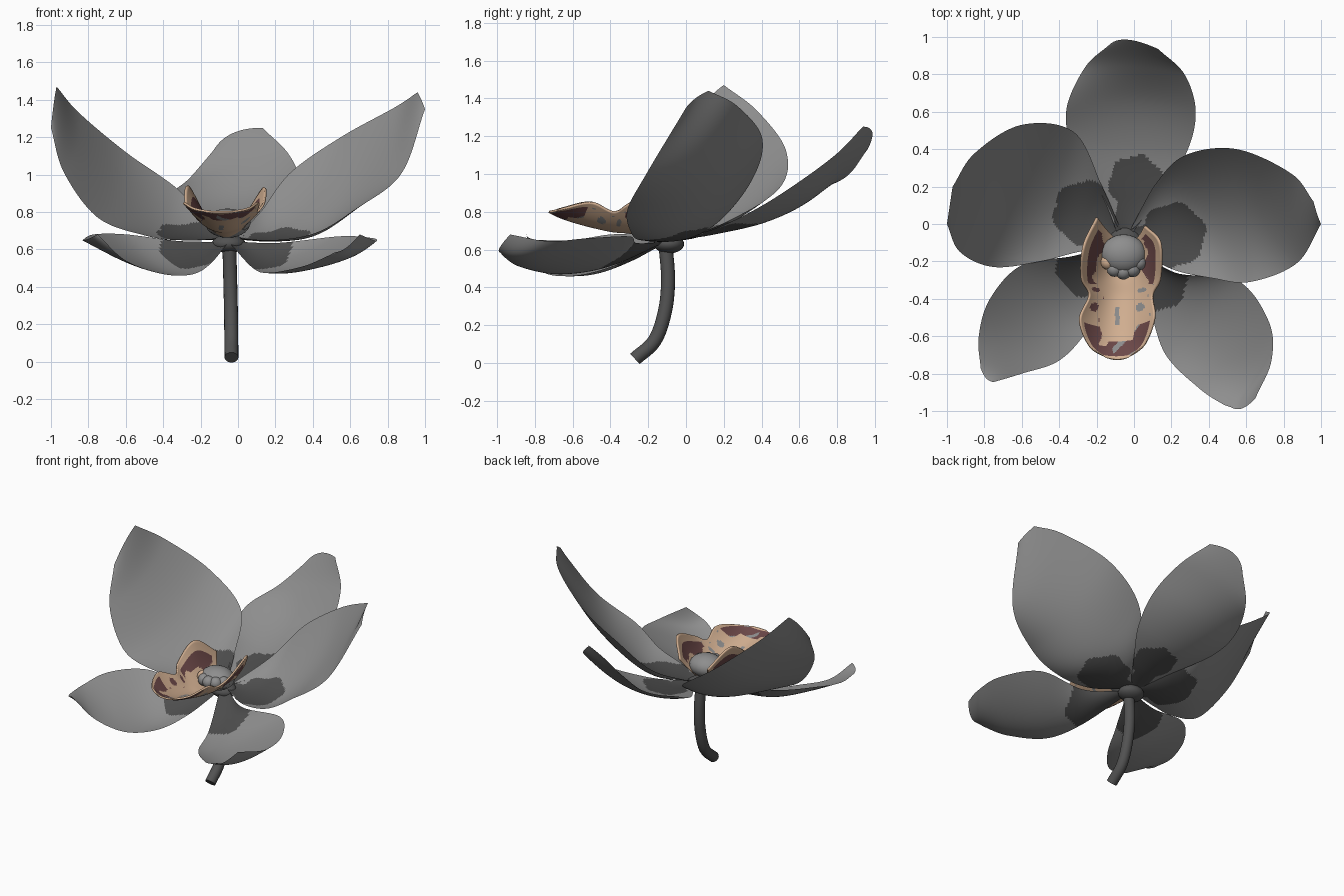
import bpy, bmesh, math
from mathutils import Vector

if "Cube" in bpy.data.objects:
    bpy.data.objects.remove(bpy.data.objects["Cube"])


def material(name, rgb):
    m = bpy.data.materials.new(name)
    m.diffuse_color = (*rgb, 1)
    m.use_nodes = True
    m.node_tree.nodes["Principled BSDF"].inputs["Base Color"].default_value = m.diffuse_color
    return m


GREY = material("petal grey", (0.27, 0.27, 0.27))
DARK = material("dark blotch grey", (0.075, 0.075, 0.075))
STEM = material("stem charcoal", (0.085, 0.085, 0.085))
TAN = material("lip tan", (0.66, 0.44, 0.29))
MAROON = material("lip maroon", (0.15, 0.065, 0.065))


def finish(name, bm, mats):
    me = bpy.data.meshes.new(name)
    bm.to_mesh(me)
    bm.free()
    ob = bpy.data.objects.new(name, me)
    bpy.context.collection.objects.link(ob)
    for m in mats:
        me.materials.append(m)
    for p in me.polygons:
        p.use_smooth = True
    return ob


def spline(pts, t):
    """Catmull-Rom point at t in 0..1."""
    n = len(pts) - 1
    i = min(int(t * n), n - 1)
    f = t * n - i
    b, c = pts[i], pts[i + 1]
    a = pts[i - 1] if i > 0 else 2 * b - c
    d = pts[i + 2] if i + 2 <= n else 2 * c - b
    return 0.5 * (2 * b + (c - a) * f + (2 * a - 5 * b + 4 * c - d) * f * f
                  + (3 * b - a - 3 * c + d) * f ** 3)


def blade(name, stations, mats, rule, nu=84, nv=56):
    """Curved sheet; every station is (left edge, middle, right edge)."""
    rails = [[Vector(s[k]) for s in stations] for k in range(3)]
    bm = bmesh.new()
    rows = []
    for i in range(nu + 1):
        l, m, r = (spline(rail, i / nu) for rail in rails)
        row = []
        for j in range(nv + 1):
            v = 2 * j / nv - 1
            row.append(bm.verts.new(m + (r - l) * (v / 2) + ((l + r) / 2 - m) * v * v))
        rows.append(row)
    for i in range(nu):
        for j in range(nv):
            f = bm.faces.new((rows[i][j], rows[i][j + 1], rows[i + 1][j + 1], rows[i + 1][j]))
            f.material_index = rule(f.calc_center_median(), (i + .5) / nu, 2 * (j + .5) / nv - 1)
    bmesh.ops.recalc_face_normals(bm, faces=bm.faces)
    if sum(f.normal.z for f in bm.faces) < 0:
        bmesh.ops.reverse_faces(bm, faces=bm.faces)
    return finish(name, bm, mats)


def petal(name, blotch, radius, stations):
    """Petal with a dark, slightly lobed blotch near its base."""
    a, b = Vector((-0.05, -0.1)), Vector(blotch)

    def rule(c, u, v):
        d = c.xy - b
        t = max(0, min(1, (c.xy - a).dot(b - a) / (b - a).length_squared))
        claw = (c.xy - (a + (b - a) * t)).length
        lobed = radius * (1 + .05 * math.sin(6 * math.atan2(d.y, d.x)))
        return int(d.length < lobed or claw < .075)
    blade(name, stations, [GREY, DARK], rule)


# Five petals
petal("back_petal", (0.01, 0.22), .145, [
    ((-.09, -.05, .66), (-.05, -.05, .65), (-.01, -.05, .66)),
    ((-.17, .15, .71), (-.03, .15, .68), (.13, .15, .71)),
    ((-.33, .42, .80), (-.03, .42, .745), (.28, .38, .82)),
    ((-.36, .62, .89), (-.02, .65, .86), (.33, .6, .96)),
    ((-.26, .84, .98), (0, .84, 1.04), (.27, .80, 1.11)),
    ((-.13, .96, 1.13), (-.03, .985, 1.22), (.13, .935, 1.25))])
petal("left_petal", (-.26, .06), .17, [
    ((-.07, -.03, .66), (-.08, -.07, .65), (-.08, -.11, .66)),
    ((-.17, .2, .74), (-.25, .06, .665), (-.3, -.15, .65)),
    ((-.32, .49, .92), (-.42, .14, .725), (-.5, -.2, .675)),
    ((-.6, .53, 1.12), (-.65, .15, .89), (-.75, -.23, .77)),
    ((-.85, .38, 1.33), (-.86, .13, 1.14), (-.93, -.15, 1.01)),
    ((-.97, .2, 1.47), (-.985, .1, 1.38), (-1, 0, 1.25))])
petal("right_petal", (.21, -.06), .17, [
    ((-.02, -.03, .66), (-.01, -.07, .65), (-.01, -.12, .66)),
    ((.12, .22, .80), (.18, .03, .665), (.2, -.24, .65)),
    ((.28, .37, 1.01), (.38, .05, .725), (.42, -.29, .69)),
    ((.55, .4, 1.2), (.6, .05, .88), (.62, -.31, .81)),
    ((.84, .27, 1.36), (.83, .02, 1.11), (.87, -.21, 1.0)),
    ((.96, .12, 1.44), (.98, .05, 1.40), (1, 0, 1.35))])
petal("front_left_petal", (-.25, -.22), .165, [
    ((-.09, -.1, .64), (-.07, -.12, .63), (-.05, -.14, .64)),
    ((-.32, -.17, .645), (-.25, -.27, .55), (-.15, -.37, .52)),
    ((-.6, -.22, .68), (-.42, -.42, .505), (-.25, -.57, .465)),
    ((-.77, -.4, .68), (-.59, -.58, .535), (-.4, -.73, .47)),
    ((-.83, -.6, .65), (-.72, -.7, .59), (-.6, -.8, .54)),
    ((-.82, -.77, .65), (-.79, -.825, .66), (-.75, -.845, .68))])
petal("front_right_petal", (.12, -.3), .165, [
    ((-.05, -.14, .64), (-.02, -.13, .63), (0, -.11, .64)),
    ((.08, -.45, .50), (.16, -.32, .55), (.22, -.26, .635)),
    ((.17, -.7, .475), (.33, -.52, .505), (.55, -.3, .67)),
    ((.35, -.88, .51), (.49, -.72, .52), (.72, -.52, .66)),
    ((.47, -.96, .56), (.6, -.86, .56), (.735, -.73, .645)),
    ((.52, -.98, .585), (.58, -.985, .61), (.65, -.93, .68))])


# Lip: tan with a maroon band inside the rim and grey flecks
def lip_rule(c, u, v):
    rim = min(1 - abs(v), (1 - u) * 2.2)
    wave = 0.07 * math.sin(23 * u + 3 * v) + 0.05 * math.sin(41 * u - 5 * v)
    if abs(c.x + .09) < .012 and -.54 < c.y < -.44:
        return 2
    if u > .68 and .1 < rim < .5 + wave:
        return 2 if math.sin(17 * u + 5 * v) > .8 and v > -.2 else 1
    if .04 < u < .38 and .12 < rim < .36 + wave:
        return 1
    if .38 < u < .7 and .1 < rim < .5 and math.sin(47 * u) * math.sin(9 * v + 2) > .45:
        return 2 if v > 0 else 1
    return 0


lip = blade("lip", [
    ((-.20, .035, .82), (-.05, -.10, .67), (.06, -.01, .81)),
    ((-.27, -.12, .94), (-.06, -.18, .67), (.14, -.1, .93)),
    ((-.28, -.29, .85), (-.07, -.3, .69), (.14, -.29, .85)),
    ((-.24, -.38, .80), (-.08, -.4, .70), (.1, -.38, .80)),
    ((-.29, -.51, .85), (-.09, -.55, .735), (.11, -.5, .85)),
    ((-.24, -.65, .82), (-.09, -.66, .77), (.06, -.64, .82)),
    ((-.15, -.715, .80), (-.09, -.725, .80), (-.03, -.715, .80))],
    [TAN, MAROON, GREY], lip_rule, 96, 64)
solid = lip.modifiers.new("thickness", 'SOLIDIFY')
solid.thickness = 0.012
solid.offset = 0


def ball(name, loc, size, mat):
    bm = bmesh.new()
    bmesh.ops.create_uvsphere(bm, u_segments=24, v_segments=14, radius=1)
    for v in bm.verts:
        v.co = Vector(a * s + o for a, s, o in zip(v.co, size, loc))
    finish(name, bm, [mat])


# Column in the centre with small lumps along its front
ball("column", (-.055, -.16, .74), (.12, .105, .078), GREY)
for k in range(5):
    a = math.radians(-155 + 32 * k)
    ball(f"column_lump_{k}", (-.055 + .09 * math.cos(a), -.165 + .09 * math.sin(a), .745),
         (.042, .042, .042), TAN if k == 0 else GREY)

# Cup under the petals
ball("cup", (-.05, -.09, .63), (.09, .08, .05), STEM)

# Curved stem with cut end
path = [Vector(p) for p in ((-.035, -.27, .022), (-.036, -.165, .12), (-.038, -.11, .28),
                            (-.042, -.095, .45), (-.047, -.11, .64))]
bm = bmesh.new()
rings = []
for i in range(25):
    p = spline(path, i / 24)
    d = (spline(path, min(1, i / 24 + .01)) - spline(path, max(0, i / 24 - .01))).normalized()
    side = Vector((1, 0, 0))
    up = d.cross(side).normalized()
    rings.append([bm.verts.new(p + .037 * (side * math.cos(k * math.pi / 8) + up * math.sin(k * math.pi / 8)))
                  for k in range(16)])
for a, b in zip(rings, rings[1:]):
    for k in range(16):
        bm.faces.new((a[k], a[(k + 1) % 16], b[(k + 1) % 16], b[k]))
caps = [bm.faces.new(rings[0]), bm.faces.new(rings[-1])]
bmesh.ops.recalc_face_normals(bm, faces=bm.faces)
stem = finish("stem", bm, [STEM])
for p in stem.data.polygons:
    p.use_smooth = len(p.vertices) == 4
